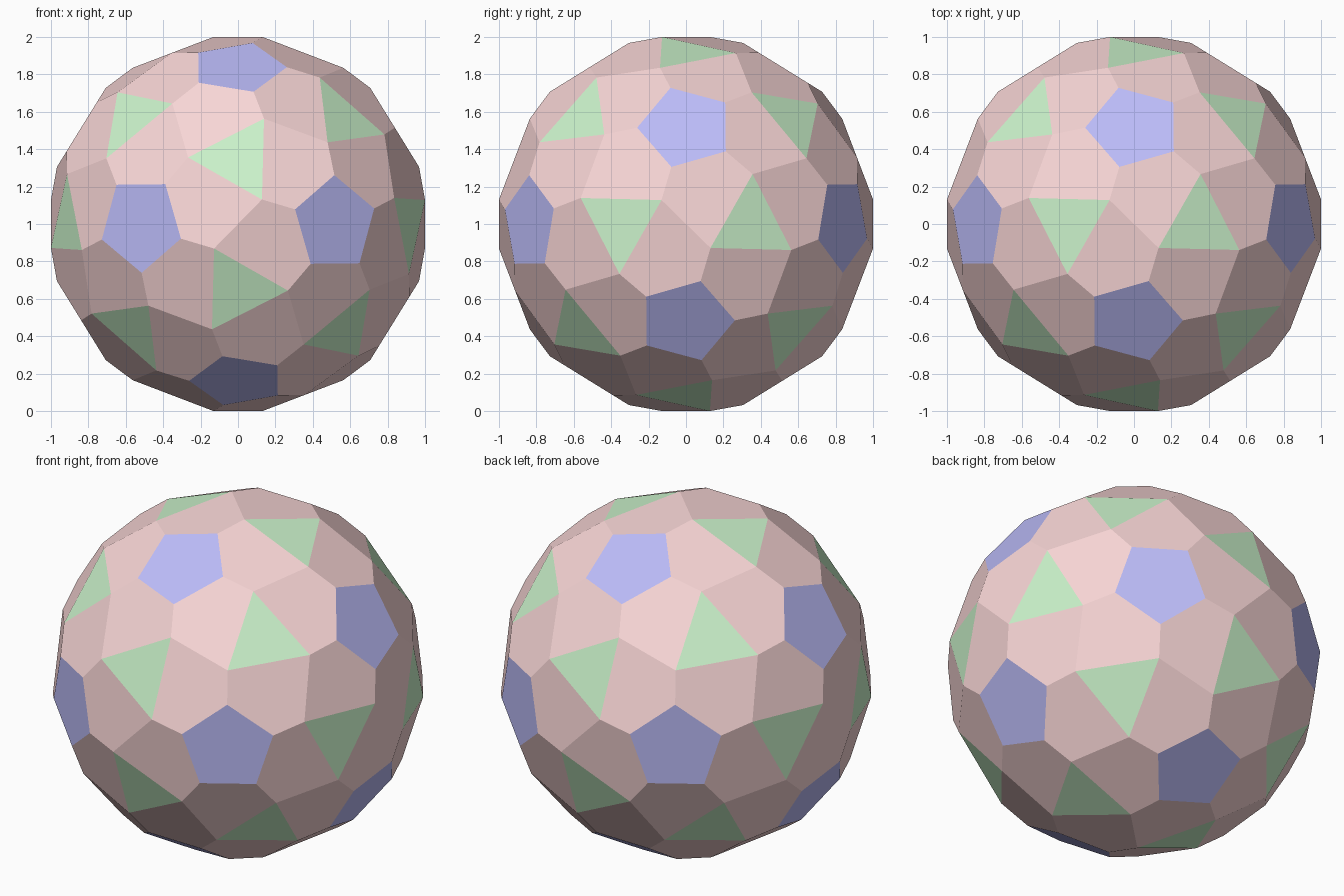
import bpy, bmesh, math
from mathutils import Vector, Matrix

if "Cube" in bpy.data.objects:
    bpy.data.objects.remove(bpy.data.objects["Cube"])

A, B, H = 0.131, 0.128, 0.984      # twofold edge half-extents, pentagon distance
PHI = (1 + 5 ** 0.5) / 2
axis5 = Vector((-1, -PHI, 0)).normalized()
axis3 = Vector((0, -PHI, 1 / PHI)).normalized()
rot5 = Matrix.Rotation(math.radians(72), 3, axis5)
rot3 = Matrix.Rotation(math.radians(120), 3, axis3)

# Icosahedral rotation group (60 turns) from its two generators
group = [Matrix.Identity(3)]
for m in group:
    for g in (rot5, rot3):
        c = g @ m
        if all(sum((c[i] - o[i]).length for i in range(3)) > 0.01 for o in group):
            group.append(c)

# Triangle corners on the front side
t1 = Vector((B, -1, A))
t2 = Vector((-B, -1, -A))
t3 = rot3 @ rot3 @ t1
if (t3 - Vector((-0.27, -0.91, 0.36))).length > 0.1:
    t3 = rot3 @ t1

# Side plane through those corners, trimmed by the pentagon plane
n = (t1 - t2).cross(t3 - t1).normalized()
side = n - n.dot(axis5) * axis5
rho = (n.dot(t1) - H * n.dot(axis5)) / side.length
side.normalize()
half = axis5.cross(side) * rho * math.tan(math.radians(36))
p1 = axis5 * H + side * rho + half
p2 = axis5 * H + side * rho - half

# One face of each kind
pent = [p1]
for i in range(4):
    pent.append(rot5 @ pent[-1])
tri = [t1, rot3 @ t1, rot3 @ rot3 @ t1]
kinds = [[t1, t3, p1, p2, t2], pent, tri]

# Repeat the faces over the sphere, skipping coincident copies
bm = bmesh.new()
lift = Vector((0, 0, 1))
for index, loop in enumerate(kinds):
    centres = []
    for m in group:
        pts = [m @ p for p in loop]
        c = sum(pts, Vector()) / len(pts)
        if any((c - o).length < 0.01 for o in centres):
            continue
        centres.append(c)
        face = bm.faces.new([bm.verts.new(p + lift) for p in pts])
        face.material_index = index
bmesh.ops.remove_doubles(bm, verts=bm.verts[:], dist=0.001)
bmesh.ops.recalc_face_normals(bm, faces=bm.faces[:])

mesh = bpy.data.meshes.new("faceted_ball")
bm.to_mesh(mesh)
bm.free()
ball = bpy.data.objects.new("faceted_ball", mesh)
bpy.context.collection.objects.link(ball)

# Face colours
for name, col in (("pink", (0.94, 0.67, 0.67, 1)),
                  ("blue", (0.5, 0.5, 0.94, 1)),
                  ("green", (0.6, 0.9, 0.6, 1))):
    mat = bpy.data.materials.new(name)
    mat.diffuse_color = col
    mat.use_nodes = True
    mat.node_tree.nodes["Principled BSDF"].inputs["Base Color"].default_value = mat.diffuse_color
    mesh.materials.append(mat)
